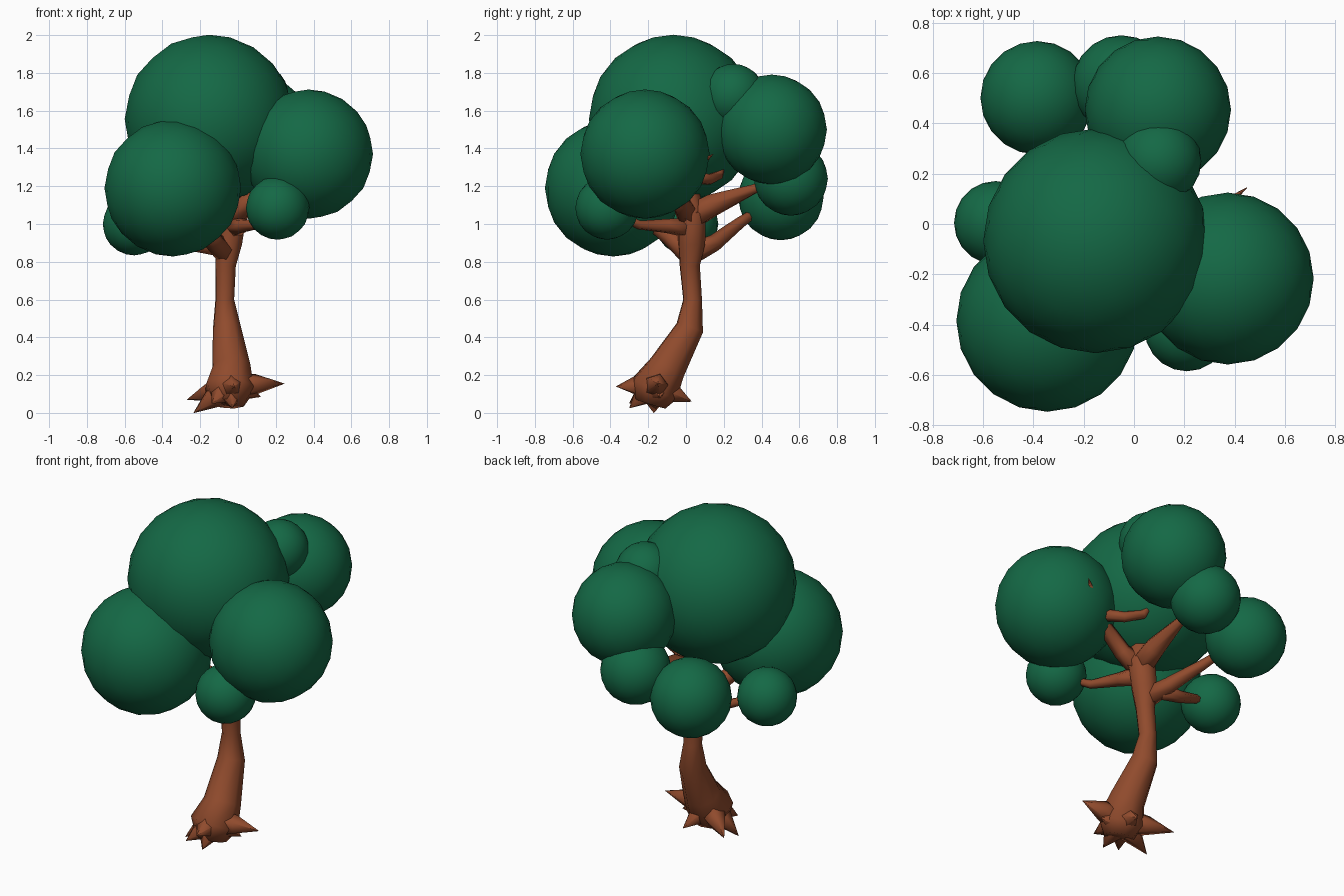
import bpy, bmesh, math
from mathutils import Vector


def material(name, rgb):
    m = bpy.data.materials.new(name)
    m.diffuse_color = (*rgb, 1)
    return m


LEAF = material("leaf_green", (0.007, 0.14, 0.06))
BARK = material("bark_brown", (0.28, 0.07, 0.026))


def finish(name, bm, mat, smooth=True):
    bmesh.ops.recalc_face_normals(bm, faces=bm.faces)
    me = bpy.data.meshes.new(name)
    bm.to_mesh(me)
    bm.free()
    me.materials.append(mat)
    me.polygons.foreach_set("use_smooth", [smooth] * len(me.polygons))
    ob = bpy.data.objects.new(name, me)
    bpy.context.collection.objects.link(ob)
    return ob


def limb(name, path, sides=7):
    """Tapered tube through (x, y, z, radius) points; a zero end radius makes a tip."""
    bm = bmesh.new()
    pts = [Vector(p[:3]) for p in path]
    ref = Vector((0.31, 0.95, 0.05))
    rings = []
    for i, p in enumerate(pts):
        t = (pts[min(i + 1, len(pts) - 1)] - pts[max(i - 1, 0)]).normalized()
        u = (ref - t * ref.dot(t)).normalized()
        ref = u
        v = t.cross(u)
        r = max(path[i][3], 0.001)
        rings.append([bm.verts.new(p + r * (u * math.cos(a) + v * math.sin(a)))
                      for a in (math.tau * k / sides for k in range(sides))])
    for a, b in zip(rings, rings[1:]):
        for k in range(sides):
            n = (k + 1) % sides
            bm.faces.new((a[k], a[n], b[n], b[k]))
    bm.faces.new(rings[0])
    bm.faces.new(rings[-1])
    return finish(name, bm, BARK)


# Foliage balls: x, y, z, radius
foliage = {
    "foliage_crown": (-0.153, -0.067, 1.555, 0.447),
    "foliage_front_left": (-0.345, -0.385, 1.19, 0.362),
    "foliage_right": (0.373, -0.217, 1.37, 0.342),
    "foliage_front_small": (0.21, -0.418, 1.085, 0.168),
    "foliage_left_small": (-0.55, 0.005, 1.0, 0.166),
    "foliage_back_right": (0.095, 0.455, 1.5, 0.291),
    "foliage_back_left": (-0.385, 0.502, 1.14, 0.226),
    "foliage_back_low": (-0.05, 0.555, 1.24, 0.196),
    "foliage_top_small": (0.1, 0.25, 1.68, 0.168),
}
for name, (x, y, z, r) in foliage.items():
    bm = bmesh.new()
    bmesh.ops.create_icosphere(bm, subdivisions=3, radius=r)
    bmesh.ops.translate(bm, verts=bm.verts, vec=(x, y, z))
    finish(name, bm, LEAF)

# Leaning trunk
limb("trunk", [
    (-0.05, -0.19, 0.05, 0.09), (-0.045, -0.165, 0.13, 0.135),
    (-0.035, -0.10, 0.24, 0.105), (-0.06, 0.02, 0.45, 0.077),
    (-0.07, 0.035, 0.60, 0.052), (-0.065, 0.02, 0.78, 0.056),
    (-0.05, 0.03, 0.90, 0.075), (-0.03, 0.03, 1.05, 0.08),
    (-0.05, 0.0, 1.18, 0.065), (-0.1, -0.05, 1.4, 0.04)], sides=8)

# Branches reaching into the foliage
branches = {
    "branch_back_low": [(-0.03, 0.0, 1.02, 0.075), (-0.03, 0.14, 1.1, 0.065),
                        (-0.04, 0.36, 1.185, 0.028), (-0.05, 0.5, 1.24, 0.015)],
    "branch_back_left": [(-0.06, 0.02, 0.84, 0.06), (-0.13, 0.15, 0.9, 0.045),
                         (-0.25, 0.29, 1.01, 0.03), (-0.36, 0.45, 1.12, 0.015)],
    "branch_left": [(-0.1, 0.1, 0.87, 0.045), (-0.25, 0.1, 0.89, 0.035),
                    (-0.4, 0.06, 0.95, 0.025), (-0.52, 0.01, 1.0, 0.012)],
    "branch_front_left": [(-0.06, 0.02, 0.84, 0.06), (-0.15, -0.08, 0.93, 0.05),
                          (-0.3, -0.3, 1.1, 0.03)],
    "branch_front": [(-0.03, 0.03, 0.98, 0.06), (0.02, -0.1, 0.99, 0.04),
                     (0.1, -0.25, 0.995, 0.025), (0.2, -0.4, 1.07, 0.012)],
    "branch_right": [(-0.03, 0.02, 1.03, 0.07), (0.06, -0.03, 1.12, 0.05),
                     (0.22, 0.0, 1.22, 0.04), (0.34, 0.06, 1.31, 0.03),
                     (0.45, 0.145, 1.37, 0.0)],
    "twig_hooked": [(0.26, 0.04, 1.25, 0.035), (0.17, 0.12, 1.235, 0.03),
                    (0.08, 0.175, 1.26, 0.025), (0.05, 0.19, 1.31, 0.02),
                    (0.05, 0.185, 1.36, 0.014), (0.07, 0.25, 1.5, 0.01)],
}
for name, path in branches.items():
    limb(name, path, 6)

# Pointed roots spreading from the trunk foot
root_tips = [(0.245, -0.15, 0.155), (-0.27, 0.02, 0.07), (-0.235, -0.17, 0.0),
             (-0.03, -0.3, 0.025), (0.12, -0.14, 0.085), (-0.02, -0.37, 0.14),
             (-0.14, -0.3, 0.05), (0.0, 0.03, 0.06)]
core = Vector((-0.045, -0.16, 0.13))
for i, tip in enumerate(root_tips):
    mid = core.lerp(Vector(tip), 0.5) + Vector((0, 0, 0.01))
    limb(f"root_{i + 1}", [(*core, 0.09), (*mid, 0.055), (*tip, 0.0)], 5)
